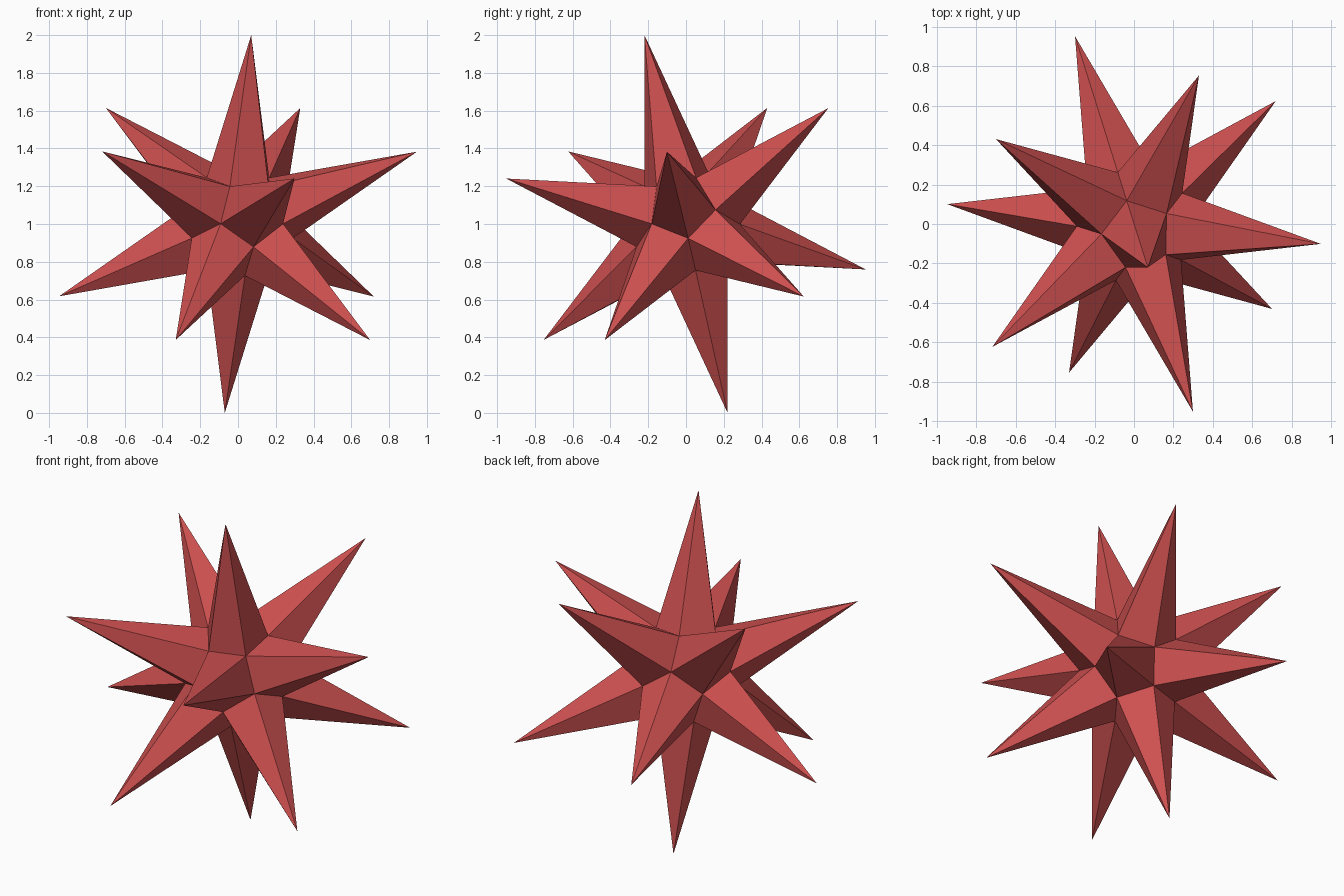
import bpy, bmesh, math
from mathutils import Vector, Matrix

if "Cube" in bpy.data.objects:
    bpy.data.objects.remove(bpy.data.objects["Cube"], do_unlink=True)

CENTRE = Vector((0, 0, 1))
CORE_RADIUS = 0.30

# Single red colour
red = bpy.data.materials.new("coral_red")
red.use_nodes = True
colour = (0.62, 0.08, 0.08, 1)
red.diffuse_color = colour
red.node_tree.nodes["Principled BSDF"].inputs["Base Color"].default_value = colour
red.node_tree.nodes["Principled BSDF"].inputs["Roughness"].default_value = 0.8

# Twelve evenly spread directions: a tilted pole, a ring of five, and their opposites
top_tip = Vector((0.07, -0.22, 1.0))
spike_length = top_tip.length
pole = top_tip.normalized()
side = Vector((0.94, -0.10, 0.38))
side = (side - pole * side.dot(pole)).normalized()
ring = []
for k in range(5):
    around = Matrix.Rotation(math.tau * k / 5, 3, pole) @ side
    ring.append((pole + 2 * around) / math.sqrt(5))
directions = [pole] + ring
directions += [-d for d in directions]


def neighbours(d):
    """The five directions around d, in turning order."""
    near = [n for n in directions if 0.3 < n.dot(d) < 0.6]
    a = (near[0] - d * near[0].dot(d)).normalized()
    b = d.cross(a)
    return sorted(near, key=lambda n: math.atan2(n.dot(b), n.dot(a)))


# Five-sided spikes that meet along the edges of a hidden core
bm = bmesh.new()
for d in directions:
    near = neighbours(d)
    tip = bm.verts.new(CENTRE + d * spike_length)
    base = [bm.verts.new(CENTRE + (d + near[i] + near[i - 1]).normalized() * CORE_RADIUS)
            for i in range(5)]
    for i in range(5):
        bm.faces.new((tip, base[i - 1], base[i]))
bmesh.ops.remove_doubles(bm, verts=bm.verts, dist=0.001)
bmesh.ops.recalc_face_normals(bm, faces=bm.faces)

mesh = bpy.data.meshes.new("spiked_star")
bm.to_mesh(mesh)
bm.free()
mesh.materials.append(red)
star = bpy.data.objects.new("spiked_star", mesh)
bpy.context.collection.objects.link(star)
